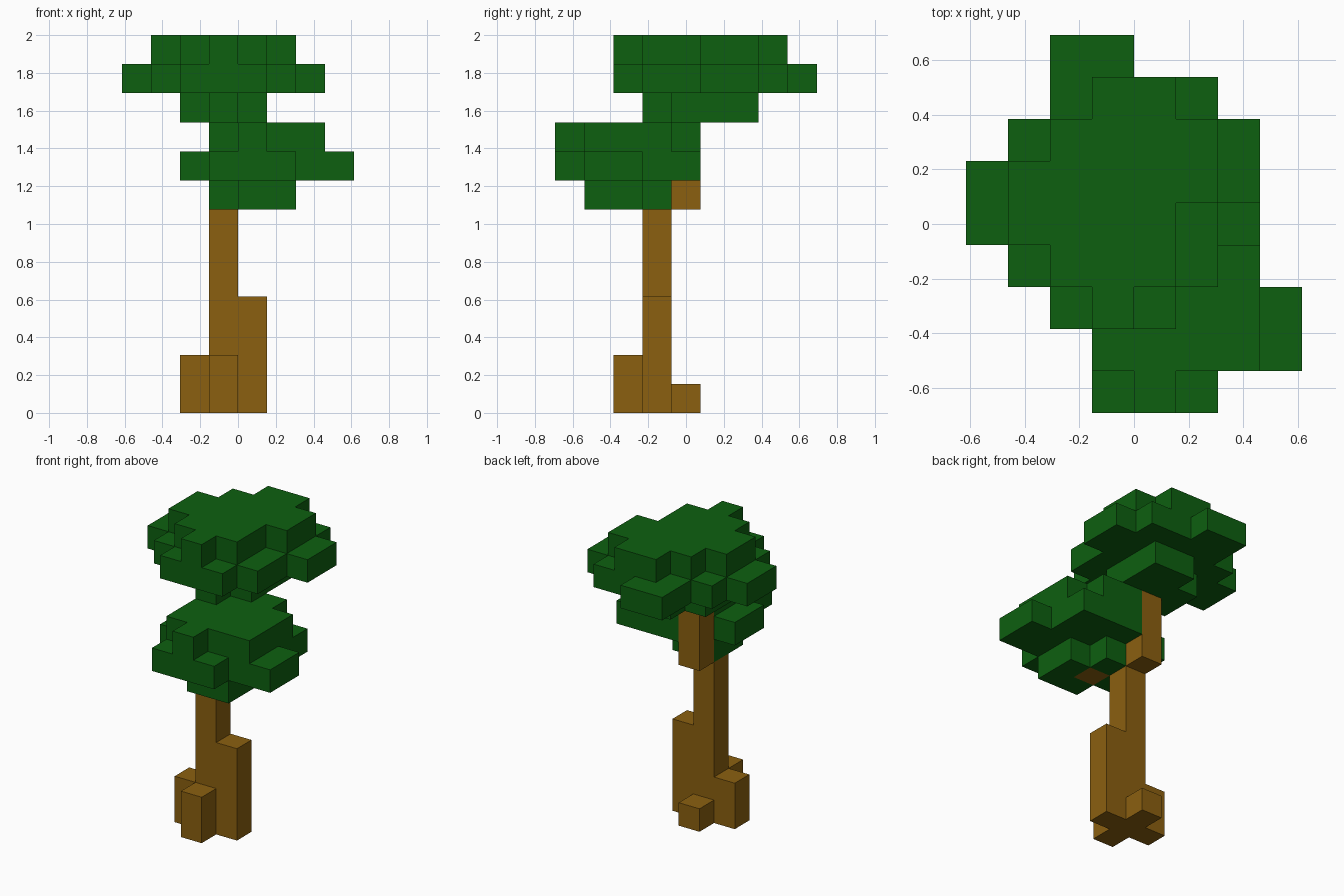
import bpy
import bmesh
from mathutils import Vector

cube = bpy.data.objects.get("Cube")
if cube:
    bpy.data.objects.remove(cube, do_unlink=True)

UNIT = 2 / 13                                   # edge of one block
ORIGIN = Vector((-4 * UNIT, -4.5 * UNIT, 0))


def material(name, rgb):
    m = bpy.data.materials.new(name)
    m.use_nodes = True
    color = (*rgb, 1)
    m.diffuse_color = color
    bsdf = m.node_tree.nodes["Principled BSDF"]
    bsdf.inputs["Base Color"].default_value = color
    bsdf.inputs["Roughness"].default_value = 0.9
    return m


bark = material("bark brown", (0.258, 0.117, 0.005))
leaf = material("leaf green", (0.004, 0.117, 0.005))


def column(x, y, z0, z1):
    """Blocks of a vertical column, from layer z0 up to and including z1."""
    return {(x, y, z) for z in range(z0, z1 + 1)}


def layer(z, first_row, spans):
    """One flat layer of leaves: each span is the x range of the next row back."""
    return {(x, first_row + r, z)
            for r, (a, b) in enumerate(spans) for x in range(a, b + 1)}


# Wood
front_branch = column(4, 2, 7, 7)
back_branch = column(3, 4, 7, 9)
wood = {
    "trunk": column(3, 3, 0, 6),
    "tall_left_root": column(4, 3, 0, 3),
    "right_root": column(2, 3, 0, 1),
    "front_root": column(3, 2, 0, 1),
    "back_root": column(3, 4, 0, 0),
    "front_branch": front_branch,
    "back_branch": back_branch,
}

# Foliage crowns, layer by layer
lower = (layer(7, 1, [(4, 5), (3, 5), (3, 4)])
         | layer(8, 0, [(3, 5), (3, 7), (2, 7), (2, 6), (4, 6)])
         | layer(9, 0, [(4, 4), (3, 6), (3, 6), (3, 6), (4, 5)]))
upper = (layer(10, 3, [(3, 3), (2, 4), (2, 4), (3, 4)])
         | layer(11, 2, [(2, 4), (1, 5), (0, 5), (0, 6), (1, 6), (2, 5), (2, 3)])
         | layer(12, 2, [(3, 3), (2, 4), (1, 4), (1, 5), (2, 5), (3, 4)]))
leaves = {"lower_foliage": lower - front_branch - back_branch,
          "upper_foliage": upper}

solid = set().union(*wood.values(), *leaves.values())


def build(name, blocks, mat):
    """Make the outer skin of a set of blocks, with flat areas merged."""
    bm = bmesh.new()
    verts = {}

    def corner(p):
        key = tuple(p)
        if key not in verts:
            verts[key] = bm.verts.new(ORIGIN + Vector(key) * UNIT)
        return verts[key]

    for block in sorted(blocks):
        for axis in range(3):
            u, v = (axis + 1) % 3, (axis + 2) % 3
            for side in (0, 1):
                neighbour = list(block)
                neighbour[axis] += 2 * side - 1
                if tuple(neighbour) in solid:
                    continue
                ring = []
                for du, dv in ((0, 0), (1, 0), (1, 1), (0, 1)):
                    p = list(block)
                    p[axis] += side
                    p[u] += du
                    p[v] += dv
                    ring.append(corner(p))
                bm.faces.new(ring if side else ring[::-1])
    bmesh.ops.dissolve_limit(bm, angle_limit=0.01, verts=bm.verts[:],
                             edges=bm.edges[:])
    mesh = bpy.data.meshes.new(name)
    bm.to_mesh(mesh)
    bm.free()
    mesh.materials.append(mat)
    obj = bpy.data.objects.new(name, mesh)
    bpy.context.collection.objects.link(obj)


for parts, mat in ((wood, bark), (leaves, leaf)):
    for name, blocks in parts.items():
        build(name, blocks, mat)
